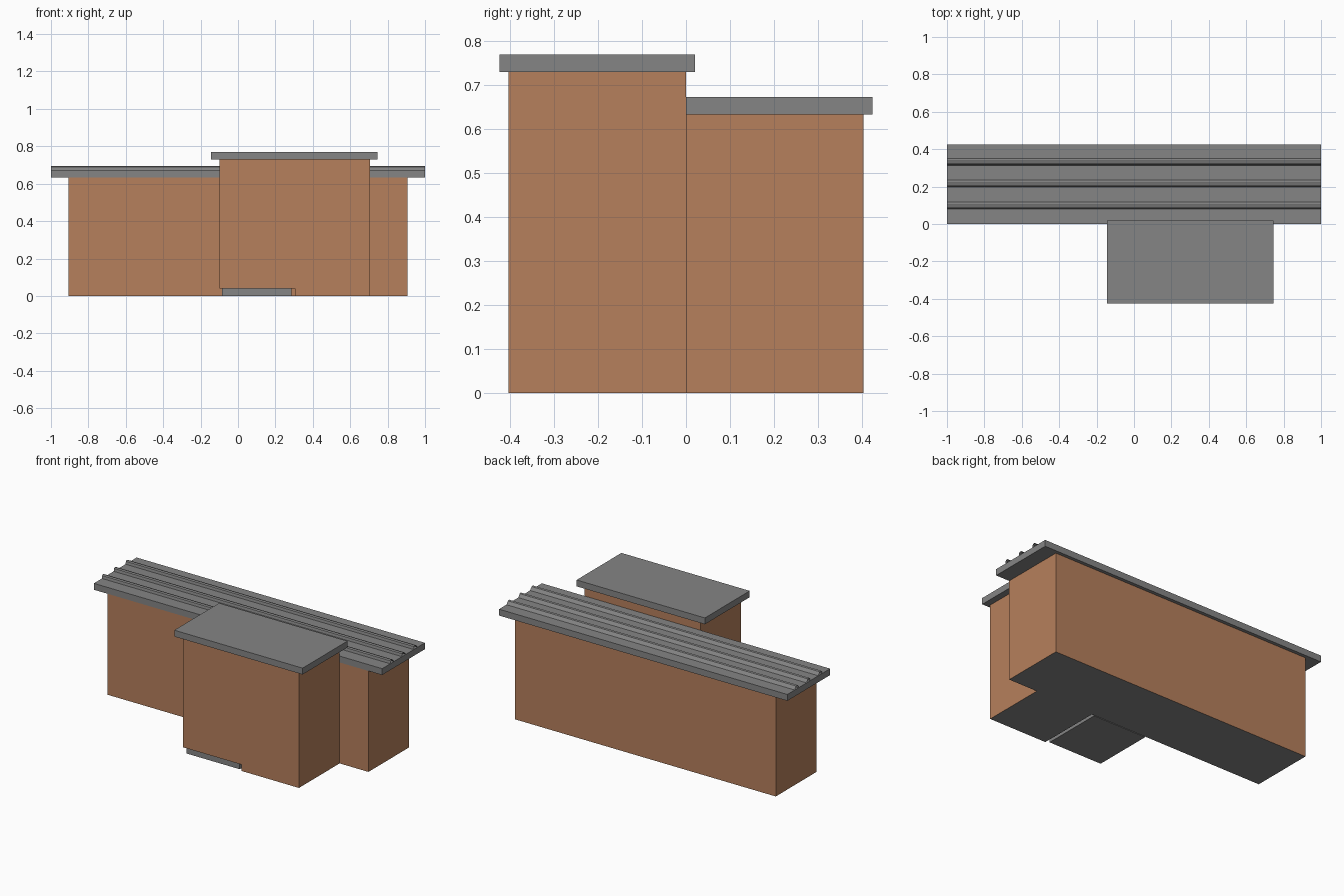
import bpy, bmesh

if "Cube" in bpy.data.objects:
    bpy.data.objects.remove(bpy.data.objects["Cube"])


def material(name, rgb):
    m = bpy.data.materials.new(name)
    m.diffuse_color = (*rgb, 1.0)
    m.use_nodes = True
    m.node_tree.nodes["Principled BSDF"].inputs["Base Color"].default_value = m.diffuse_color
    return m


BROWN = material("brick brown", (0.468, 0.216, 0.107))
GREY = material("roof grey", (0.235, 0.235, 0.235))


def extrude(name, profile, axis, start, end, mats, caps=True, closed=True):
    """Sweep a 2D profile along x (profile = y,z) or y (profile = x,z)."""
    bm = bmesh.new()

    def ring(t):
        return [bm.verts.new((t, a, b) if axis == "x" else (a, t, b)) for a, b in profile]

    r0, r1 = ring(start), ring(end)
    n = len(profile)
    for i in range(n if closed else n - 1):
        j = (i + 1) % n
        bm.faces.new((r0[i], r0[j], r1[j], r1[i]))
    if caps:
        bm.faces.new(r0)
        bm.faces.new(r1)
    bmesh.ops.recalc_face_normals(bm, faces=bm.faces)
    if not closed:  # open sheets should face up
        for f in bm.faces:
            f.normal_update()
        if sum(f.normal.z for f in bm.faces) < 0:
            bmesh.ops.reverse_faces(bm, faces=bm.faces)
    bm.normal_update()
    # undersides take the second material when there is one
    if len(mats) > 1:
        for f in bm.faces:
            f.material_index = 1 if f.normal.z < -0.5 else 0
    me = bpy.data.meshes.new(name)
    bm.to_mesh(me)
    bm.free()
    for m in mats:
        me.materials.append(m)
    ob = bpy.data.objects.new(name, me)
    bpy.context.collection.objects.link(ob)
    return ob


def box(name, x, y, z, mats):
    rect = [(x[0], z[0]), (x[1], z[0]), (x[1], z[1]), (x[0], z[1])]
    return extrude(name, rect, "y", y[0], y[1], mats)


# Long rear wing with its roof slab
box("rear_wing", (-0.905, 0.905), (0, 0.403), (0, 0.633), [BROWN, GREY])
box("rear_roof", (-1, 1), (0, 0.424), (0.633, 0.673), [GREY])

# Open-ended ridges running along the rear roof
ridge = [(0.0, 0.673), (0.003, 0.69), (0.011, 0.695), (0.022, 0.692), (0.037, 0.673)]
for i in range(3):
    y0 = 0.08 + 0.117 * i
    extrude(f"roof_ridge_{i + 1}", [(y0 + y, z) for y, z in ridge], "x", -1, 1,
            [GREY], caps=False, closed=False)

# Taller front block, notched along the ground at its left half
front = [(0.305, 0), (0.705, 0), (0.705, 0.73), (-0.1, 0.73), (-0.1, 0.04), (0.305, 0.04)]
extrude("front_block", front, "y", -0.403, 0, [BROWN, GREY])
box("front_roof", (-0.145, 0.745), (-0.424, 0.02), (0.73, 0.77), [GREY])

# Floor slab sitting in the notch
box("floor_slab", (-0.085, 0.285), (-0.39, -0.005), (0, 0.04), [GREY])
